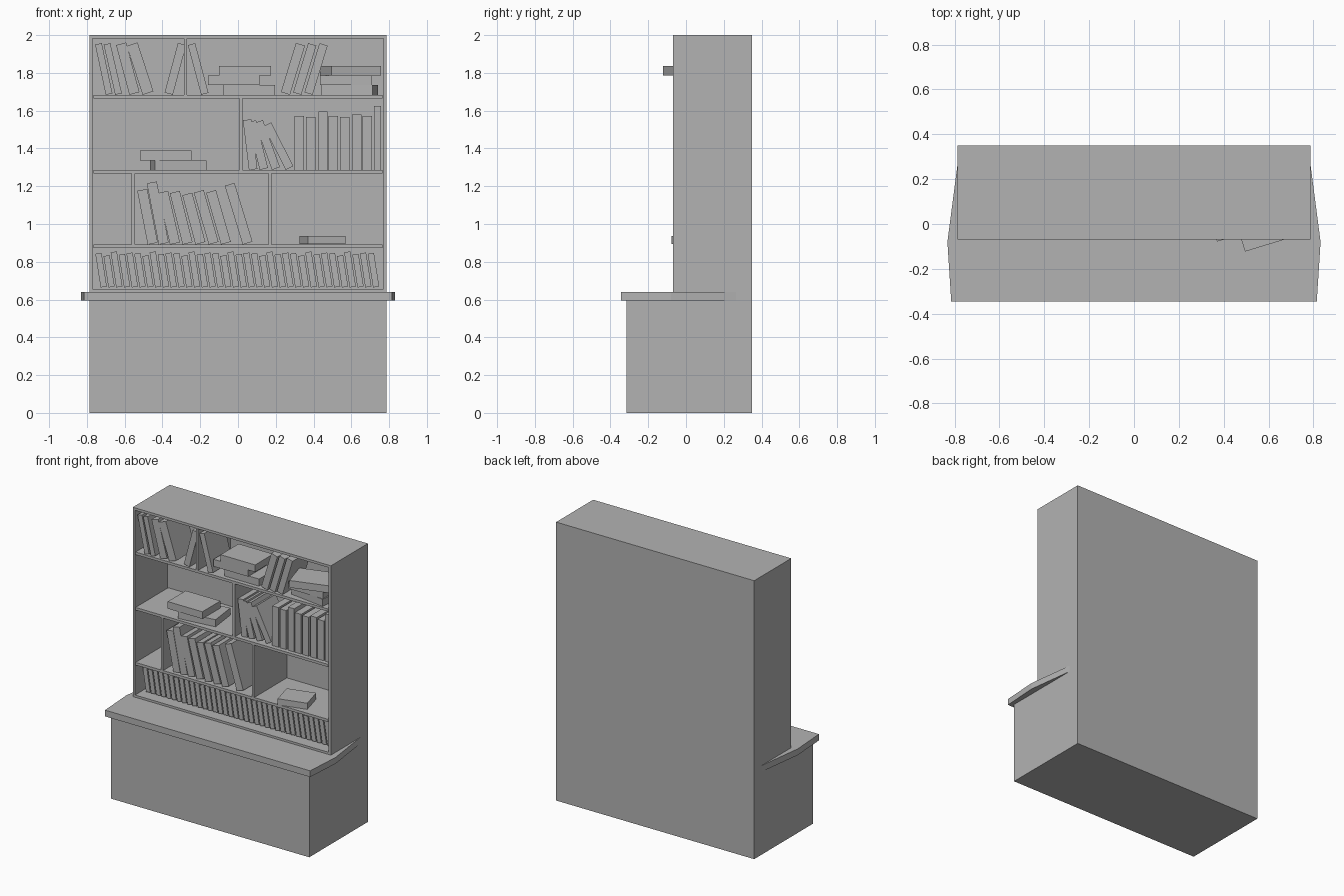
import bpy, bmesh, math
from mathutils import Matrix, Vector

if "Cube" in bpy.data.objects:
    bpy.data.objects.remove(bpy.data.objects["Cube"])

grey = bpy.data.materials.new("plain grey")
grey.use_nodes = True
colour = (0.45, 0.45, 0.45, 1)
grey.diffuse_color = colour
grey.node_tree.nodes["Principled BSDF"].inputs["Base Color"].default_value = colour


def finish(name, bm):
    bmesh.ops.recalc_face_normals(bm, faces=bm.faces)
    mesh = bpy.data.meshes.new(name)
    bm.to_mesh(mesh)
    bm.free()
    mesh.materials.append(grey)
    obj = bpy.data.objects.new(name, mesh)
    bpy.context.collection.objects.link(obj)
    return obj


def prism(points, direction):
    """Extrude a flat outline into a closed solid."""
    bm = bmesh.new()
    face = bm.faces.new([bm.verts.new(p) for p in points])
    out = bmesh.ops.extrude_face_region(bm, geom=[face])["geom"]
    verts = [v for v in out if isinstance(v, bmesh.types.BMVert)]
    bmesh.ops.translate(bm, verts=verts, vec=direction)
    bmesh.ops.recalc_face_normals(bm, faces=bm.faces)
    return bm


def box(name, x0, x1, y0, y1, z0, z1):
    return finish(name, prism([(x0, y0, z0), (x1, y0, z0), (x1, y1, z0), (x0, y1, z0)],
                              (0, 0, z1 - z0)))


def standing_book(name, x, z, width, height, lean, y, depth=0.22):
    """Book resting on a lower corner at x; positive lean tips its top to -x."""
    obj = box(name, 0, width, y, y + depth, 0, height)
    shift = Matrix.Translation((-width if lean < 0 else 0, 0, 0))
    turn = Matrix.Rotation(-math.radians(lean), 4, 'Y')
    obj.data.transform(Matrix.Translation((x, 0, z)) @ turn @ shift)


def flat_book(name, x, y, z, turn=0, width=0.275, depth=0.205, height=0.051):
    """Lying book whose front -x corner is at (x, y), turned about z."""
    obj = box(name, 0, width, 0, depth, 0, height)
    obj.data.transform(Matrix.Translation((x, y, z)) @ Matrix.Rotation(math.radians(turn), 4, 'Z'))


# Carcass: stepped side profile, with the upper front sunk in as one open bay
HALF, FRONT, BACK, INNER = 0.787, -0.07, 0.35, 0.30
profile = [(-0.315, 0), (BACK, 0), (BACK, 2), (FRONT, 2), (FRONT, 0.638), (-0.315, 0.638)]
bm = prism([(-HALF, y, z) for y, z in profile], (2 * HALF, 0, 0))
bm.faces.ensure_lookup_table()
bay = next(f for f in bm.faces
           if abs(f.calc_center_median().y - FRONT) < 0.001 and f.normal.y < -0.9)
bmesh.ops.inset_region(bm, faces=[bay], thickness=0.025)
out = bmesh.ops.extrude_face_region(bm, geom=[bay])["geom"]
bmesh.ops.translate(bm, verts=[v for v in out if isinstance(v, bmesh.types.BMVert)],
                    vec=(0, INNER - FRONT, 0))
if bay.is_valid:
    bmesh.ops.delete(bm, geom=[bay], context='FACES_ONLY')
finish("carcass", bm)

# Counter slab with bowed ends
right_side = [(0.815, -0.345), (0.832, -0.08), (0.785, 0.28)]
outline = right_side + [(-x, y) for x, y in reversed(right_side)]
finish("counter", prism([(x, y, 0.595) for x, y in outline], (0, 0, 0.045)))

# Shelves and upright dividers
FLOOR, LOW, MID, TOP = 0.664, 0.891, 1.286, 1.684
for name, z in (("low_shelf", LOW), ("middle_shelf", MID), ("top_shelf", TOP)):
    box(name, -0.765, 0.765, FRONT, INNER + 0.01, z - 0.019, z)
for name, x, z0, z1 in (("low_divider_right", -0.563, LOW, 1.268),
                        ("low_divider_left", 0.161, LOW, 1.268),
                        ("middle_divider", 0.007, MID, 1.668),
                        ("top_divider", -0.286, TOP, 1.976)):
    box(name, x, x + 0.017, FRONT, INNER + 0.01, z0 - 0.005, z1 + 0.005)

# Bottom row: closely packed leaning books
for i in range(36):
    height = (0.18, 0.168, 0.188, 0.175, 0.182)[i % 5]
    standing_book("bottom_book", -0.727 + i * 0.0412, FLOOR, 0.033, height, 9, -0.005)

# Low shelf books: corner x, height, lean
for x, height, lean in ((-0.478, 0.29, 11), (-0.42, 0.33, 11), (-0.36, 0.28, 13),
                        (-0.293, 0.28, 14), (-0.225, 0.27, 15), (-0.155, 0.285, 16),
                        (-0.09, 0.285, 16), (0.025, 0.325, 17)):
    standing_book("low_book", x, LOW, 0.054, height, lean, -0.05)

# Middle shelf: slumped books, then an upright run
for x, height, lean in ((0.058, 0.265, 7), (0.115, 0.26, 14),
                        (0.18, 0.265, 20), (0.253, 0.26, 27)):
    standing_book("slumped_book", x, MID, 0.045, height, lean, -0.04)
for x, height in ((0.30, 0.285), (0.36, 0.28), (0.425, 0.31), (0.48, 0.285),
                  (0.54, 0.28), (0.603, 0.295), (0.66, 0.285)):
    standing_book("upright_book", x, MID, 0.05, height, 0, -0.04)
standing_book("end_book", 0.72, MID, 0.037, 0.34, 0, -0.04)

# Top shelf leaning books: corner x, width, lean
for x, width, lean in ((-0.70, 0.036, 12), (-0.65, 0.036, 13), (-0.575, 0.055, 15),
                       (-0.505, 0.06, 18), (-0.345, 0.045, -15), (-0.195, 0.04, 15),
                       (0.275, 0.05, -17), (0.335, 0.045, -17), (0.395, 0.045, -17)):
    standing_book("top_book", x, TOP, width, 0.272, lean, -0.06)

# Stacks of lying books: x, y, shelf, level in stack, turn
for x, y, shelf, level, turn in ((-0.08, -0.04, TOP, 0, 0), (-0.16, -0.05, TOP, 1, 0),
                                 (-0.10, -0.055, TOP, 2, 0),
                                 (0.44, -0.02, TOP, 0, -8), (0.435, -0.05, TOP, 1, 0),
                                 (0.495, -0.123, TOP, 2, 17),
                                 (-0.44, -0.05, MID, 0, 7), (-0.52, -0.055, MID, 1, 0)):
    flat_book("lying_book", x, y, shelf + level * 0.051, turn)
flat_book("single_lying_book", 0.37, -0.078, LOW + 0.002, 15, 0.205, 0.17, 0.044)
